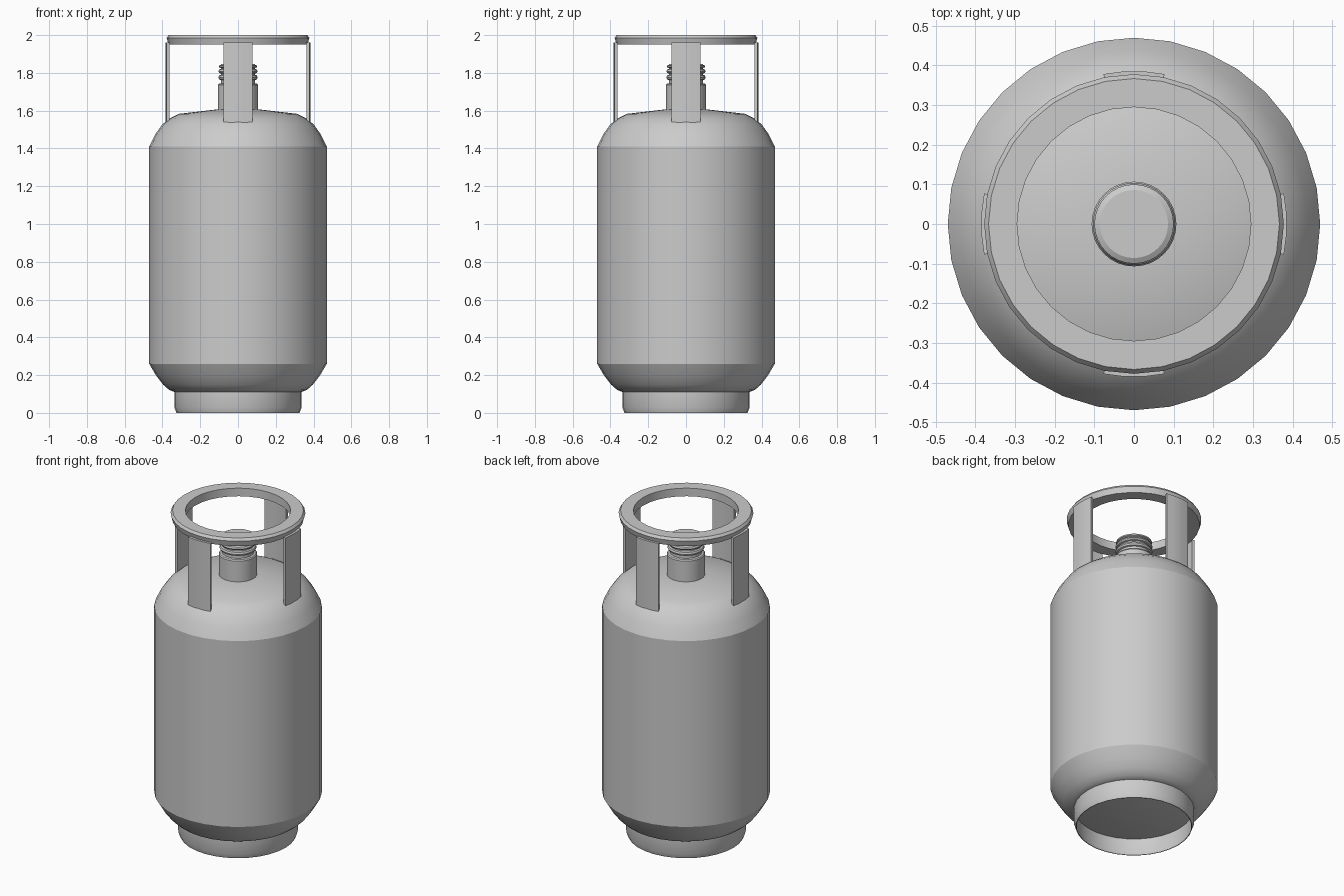
import bpy, bmesh, math

if "Cube" in bpy.data.objects:
    bpy.data.objects.remove(bpy.data.objects["Cube"])

SIDES = 32


def finish(name, bm):
    bmesh.ops.recalc_face_normals(bm, faces=bm.faces)
    mesh = bpy.data.meshes.new(name)
    bm.to_mesh(mesh)
    bm.free()
    obj = bpy.data.objects.new(name, mesh)
    bpy.context.collection.objects.link(obj)
    bpy.ops.object.select_all(action='DESELECT')
    obj.select_set(True)
    bpy.context.view_layer.objects.active = obj
    bpy.ops.object.shade_smooth_by_angle(angle=math.radians(26))
    return obj


def lathe(name, profile, closed=False, cap_start=False, cap_end=False):
    """Revolve (radius, z) points around the z axis."""
    bm = bmesh.new()
    rings = []
    for r, z in profile:
        rings.append([bm.verts.new((r * math.cos(2 * math.pi * i / SIDES),
                                    r * math.sin(2 * math.pi * i / SIDES), z))
                      for i in range(SIDES)])
    pairs = list(zip(rings, rings[1:]))
    if closed:
        pairs.append((rings[-1], rings[0]))
    for a, b in pairs:
        for i in range(SIDES):
            j = (i + 1) % SIDES
            bm.faces.new((a[i], a[j], b[j], b[i]))
    if cap_start:
        bm.faces.new(rings[0])
    if cap_end:
        bm.faces.new(rings[-1])
    return finish(name, bm)


def curved_plate(name, centre, half, r_in, r_out, z0, z1, segs=3):
    """Upright plate bent around the z axis."""
    bm = bmesh.new()
    sections = []
    for i in range(segs + 1):
        a = centre - half + 2 * half * i / segs
        c, s = math.cos(a), math.sin(a)
        sections.append([bm.verts.new((r * c, r * s, z)) for r, z in
                         ((r_in, z0), (r_out, z0), (r_out, z1), (r_in, z1))])
    for a, b in zip(sections, sections[1:]):
        for k in range(4):
            m = (k + 1) % 4
            bm.faces.new((a[k], a[m], b[m], b[k]))
    bm.faces.new(sections[0])
    bm.faces.new(sections[-1])
    return finish(name, bm)


# Tank with rounded shoulders and shallow conical top
lathe("tank_body", [
    (0.335, 0.11), (0.365, 0.122), (0.397, 0.15), (0.435, 0.20), (0.47, 0.26),
    (0.47, 1.41), (0.438, 1.475), (0.40, 1.528), (0.36, 1.56), (0.315, 1.583),
    (0.10, 1.608)], cap_start=True, cap_end=True)

# Hollow foot ring
lathe("foot_ring", [
    (0.337, 0.115), (0.337, 0.03), (0.326, 0.0), (0.322, 0.0),
    (0.332, 0.03), (0.332, 0.115)], closed=True)

# Neck and ridged valve
lathe("valve_neck", [
    (0.107, 1.59), (0.107, 1.735), (0.102, 1.742), (0.091, 1.745),
    (0.091, 1.762), (0.100, 1.765), (0.104, 1.775), (0.100, 1.786),
    (0.091, 1.79), (0.091, 1.797), (0.100, 1.80), (0.104, 1.808),
    (0.100, 1.818), (0.091, 1.821), (0.091, 1.826), (0.100, 1.83),
    (0.100, 1.838), (0.086, 1.846)], cap_start=True, cap_end=True)

# Carrying ring
lathe("handle_ring", [
    (0.295, 1.95), (0.368, 1.95), (0.378, 1.985), (0.367, 2.0),
    (0.295, 2.0)], closed=True)

# Four uprights between shoulder and ring
for n in range(4):
    curved_plate(f"handle_upright_{n + 1}", n * math.pi / 2,
                 math.radians(11.5), 0.371, 0.386, 1.525, 1.96)
